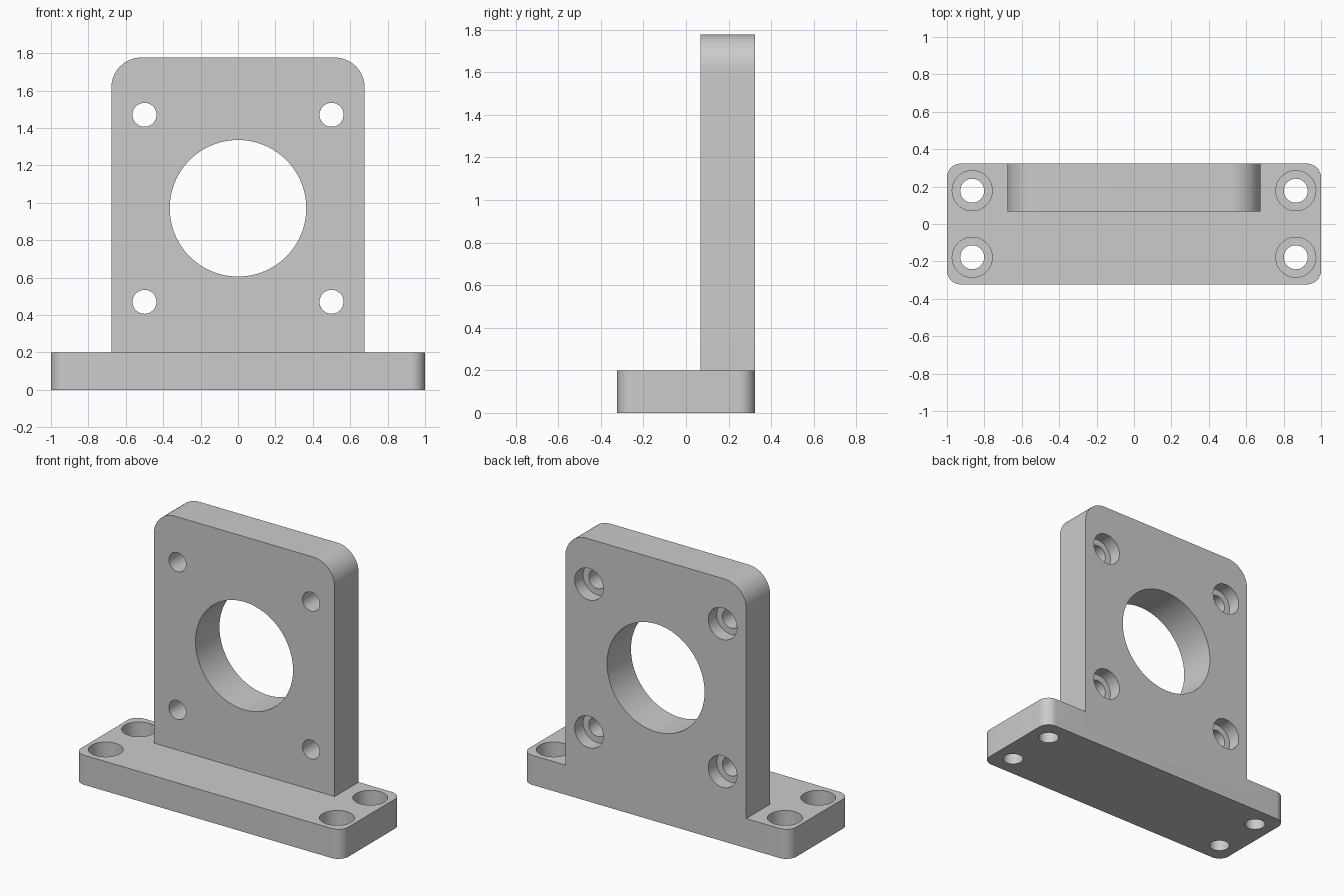
import bpy, bmesh, math
from mathutils import Matrix

cube = bpy.data.objects.get("Cube")
if cube:
    bpy.data.objects.remove(cube, do_unlink=True)

grey = bpy.data.materials.new("plain grey")
grey.use_nodes = True
COLOUR = (0.6, 0.6, 0.6, 1)
grey.diffuse_color = COLOUR
grey.node_tree.nodes["Principled BSDF"].inputs["Base Color"].default_value = COLOUR

# Turns a flat x-y profile so it stands upright, facing the front
STAND = Matrix.Rotation(math.radians(90), 4, 'X')


def prism(name, points, depth, matrix):
    """Extrude a flat profile by depth along its local z."""
    bm = bmesh.new()
    face = bm.faces.new([bm.verts.new((x, y, 0)) for x, y in points])
    top = bmesh.ops.extrude_face_region(bm, geom=[face])
    verts = [v for v in top["geom"] if isinstance(v, bmesh.types.BMVert)]
    bmesh.ops.translate(bm, verts=verts, vec=(0, 0, depth))
    bmesh.ops.transform(bm, matrix=matrix, verts=bm.verts)
    bmesh.ops.recalc_face_normals(bm, faces=bm.faces)
    mesh = bpy.data.meshes.new(name)
    bm.to_mesh(mesh)
    bm.free()
    mesh.materials.append(grey)
    obj = bpy.data.objects.new(name, mesh)
    bpy.context.collection.objects.link(obj)
    return obj


def arc(cx, cy, r, start, sweep, steps):
    angles = [math.radians(start + sweep * i / steps) for i in range(steps + 1)]
    return [(cx + r * math.cos(a), cy + r * math.sin(a)) for a in angles]


def disc(r, steps=64):
    return arc(0, 0, r, 0, 360, steps)[:-1]


def combine(target, tool, operation):
    """Apply a boolean and discard the tool."""
    mod = target.modifiers.new("combine", 'BOOLEAN')
    mod.operation = operation
    mod.solver = 'EXACT'
    mod.object = tool
    bpy.ops.object.select_all(action='DESELECT')
    bpy.context.view_layer.objects.active = target
    target.select_set(True)
    bpy.ops.object.modifier_apply(modifier=mod.name)
    bpy.data.objects.remove(tool, do_unlink=True)


# Base foot with four rounded corners
W, D, T, R = 1.0, 0.323, 0.2, 0.075
foot = []
for i, (sx, sy) in enumerate([(1, 1), (-1, 1), (-1, -1), (1, -1)]):
    foot += arc(sx * (W - R), sy * (D - R), R, 90 * i, 90, 12)
bracket = prism("mounting_bracket", foot, T, Matrix())

# Upright plate, rounded at the top and flush with the back of the foot
PW, PT, PR, FRONT = 0.677, 1.777, 0.16, 0.067
outline = [(-PW, T / 2), (PW, T / 2)]
outline += arc(PW - PR, PT - PR, PR, 0, 90, 16)
outline += arc(PR - PW, PT - PR, PR, 90, 90, 16)
plate = prism("upright_plate", outline, D - FRONT, Matrix.Translation((0, D, 0)) @ STAND)
combine(bracket, plate, 'UNION')

# Large central bore
MID = 0.971
bore = prism("bore_cutter", disc(0.365, 96), 1, Matrix.Translation((0, D + 0.3, MID)) @ STAND)
combine(bracket, bore, 'DIFFERENCE')

# Counterbored screw holes: sunk from the back of the plate and the top of the foot
HOLE, SINK = 0.064, 0.107
for sx in (-1, 1):
    for s in (-1, 1):
        x, z = sx * 0.5, MID + s * 0.5
        for r, start, depth in ((HOLE, D + 0.1, 0.5), (SINK, D + 0.1, 0.19)):
            m = Matrix.Translation((x, start, z)) @ STAND
            combine(bracket, prism("hole_cutter", disc(r), depth, m), 'DIFFERENCE')
        x, y = sx * 0.865, s * 0.178
        for r, bottom in ((HOLE, -0.1), (SINK, T - 0.125)):
            m = Matrix.Translation((x, y, bottom))
            combine(bracket, prism("hole_cutter", disc(r), 0.4, m), 'DIFFERENCE')

# Tidy the joined surface, then smooth the curved walls
bm = bmesh.new()
bm.from_mesh(bracket.data)
bmesh.ops.remove_doubles(bm, verts=bm.verts, dist=0.0001)
bmesh.ops.dissolve_limit(bm, angle_limit=math.radians(0.5), verts=bm.verts, edges=bm.edges)
bm.to_mesh(bracket.data)
bm.free()
bracket.select_set(True)
bpy.context.view_layer.objects.active = bracket
bpy.ops.object.shade_smooth_by_angle(angle=math.radians(30))
